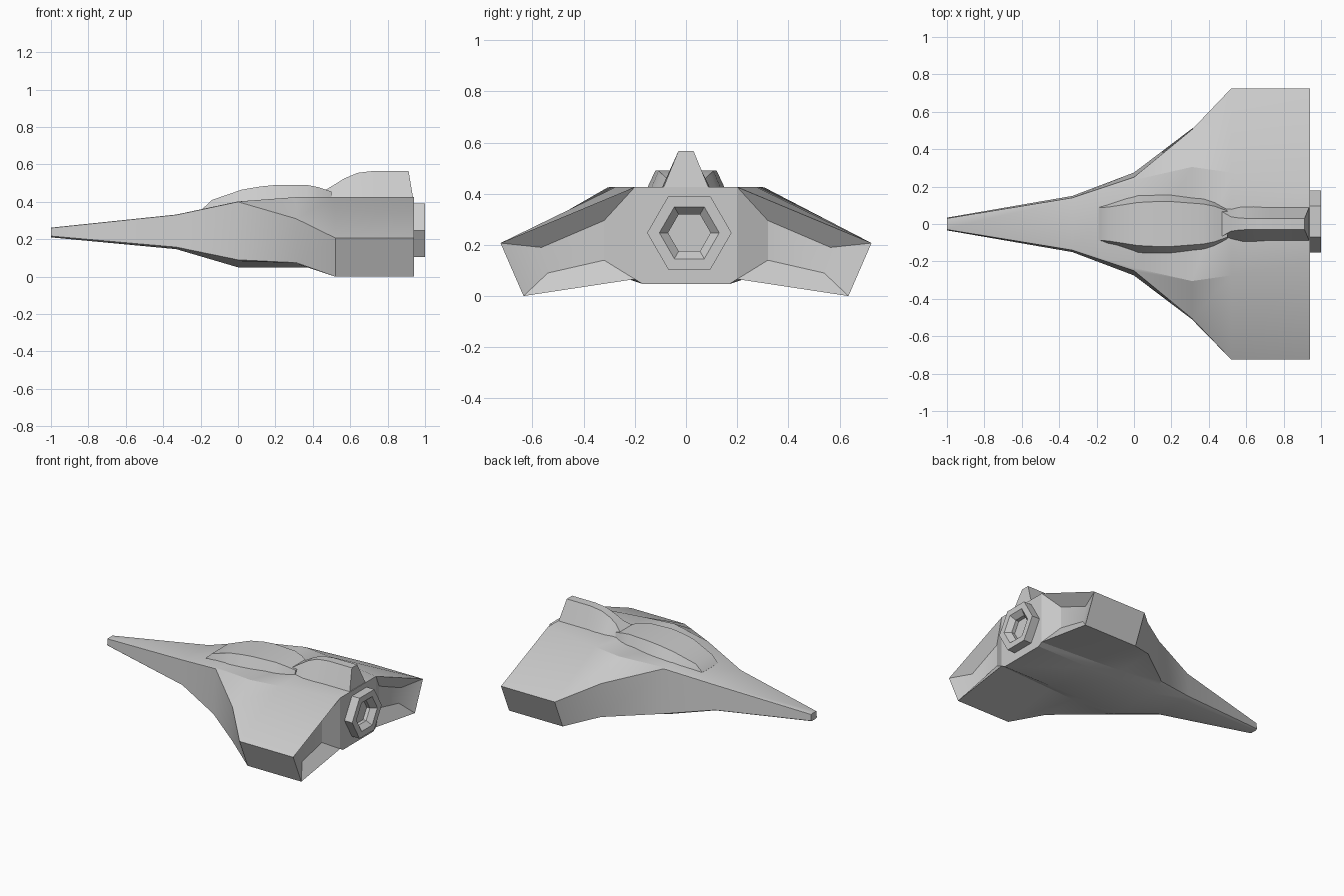
import bpy, bmesh, math

if "Cube" in bpy.data.objects:
    bpy.data.objects.remove(bpy.data.objects["Cube"])


def finish(bm, name, angle=25):
    bmesh.ops.remove_doubles(bm, verts=bm.verts[:], dist=0.0005)
    bmesh.ops.recalc_face_normals(bm, faces=bm.faces[:])
    mesh = bpy.data.meshes.new(name)
    bm.to_mesh(mesh)
    bm.free()
    obj = bpy.data.objects.new(name, mesh)
    bpy.context.collection.objects.link(obj)
    bpy.ops.object.select_all(action='DESELECT')
    obj.select_set(True)
    bpy.context.view_layer.objects.active = obj
    bpy.ops.object.shade_smooth_by_angle(angle=math.radians(angle))
    return obj


def bridge(bm, a, b):
    n = len(a)
    for i in range(n):
        j = (i + 1) % n
        bm.faces.new((a[i], a[j], b[j], b[i]))


def loft(bm, stations):
    """Join half sections (x, [(y, z), ...]) mirrored across y = 0."""
    rings = []
    for x, half in stations:
        pts = half + [(-y, z) for y, z in reversed(half)]
        rings.append([bm.verts.new((x, y, z)) for y, z in pts])
    for a, b in zip(rings, rings[1:]):
        bridge(bm, a, b)
    bm.faces.new(rings[0])
    return rings


# Hull and wings: top edge, wing edge, lower wing edge, wing root, keel
bm = bmesh.new()
rings = loft(bm, [
    (-1.0, [(.025, .262), (.03, .26), (.034, .217), (.03, .213), (.024, .21)]),
    (-.33, [(.132, .332), (.14, .33), (.15, .158), (.14, .152), (.11, .147)]),
    (0, [(.235, .402), (.25, .40), (.275, .09), (.25, .08), (.17, .05)]),
    (.31, [(.305, .425), (.505, .31), (.51, .075), (.24, .07), (.17, .048)]),
    (.52, [(.275, .426), (.725, .207), (.635, 0), (.225, .068), (.17, .047)]),
    (.94, [(.2, .426), (.725, .207), (.635, 0), (.2, .066), (.17, .047)]),
])
rear = rings[-1]
bm.faces.new([rear[i] for i in (0, 3, 4, 5, 6, 9)])
# Dished rear faces of both wings
for side, ids in ((1, (0, 1, 2, 3)), (-1, (9, 8, 7, 6))):
    inner = [bm.verts.new((.88, side * y, z))
             for y, z in ((.32, .295), (.565, .19), (.54, .09), (.32, .14))]
    bridge(bm, [rear[i] for i in ids], inner)
    bm.faces.new(inner)
finish(bm, "hull")


def ridge(name, rows):
    """Bevelled ridge from rows of x, base half width, base z, top half width, top z."""
    bm = bmesh.new()
    rings = loft(bm, [(x, [(yt, zt), (yb, zb)]) for x, yb, zb, yt, zt in rows])
    bm.faces.new(rings[-1])
    return finish(bm, name)


# Canopy on the back of the hull
ridge("canopy", [
    (-.19, .09, .34, .088, .362),
    (-.14, .11, .35, .09, .41),
    (.02, .165, .38, .115, .465),
    (.12, .165, .39, .12, .482),
    (.2, .162, .40, .12, .49),
    (.37, .145, .40, .107, .49),
    (.43, .125, .40, .095, .478),
    (.50, .085, .40, .07, .455),
])

# Tail fin behind the canopy
ridge("tail_fin", [
    (.47, .07, .41, .066, .465),
    (.52, .088, .41, .038, .495),
    (.57, .1, .41, .031, .526),
    (.64, .1, .41, .03, .555),
    (.73, .094, .41, .03, .566),
    (.85, .094, .41, .03, .566),
])
# Fin tail end with its sloping rear face
bm = bmesh.new()
a = [bm.verts.new((.85, y, z)) for y, z in ((.03, .566), (.094, .41), (-.094, .41), (-.03, .566))]
b = [bm.verts.new(p) for p in ((.912, .03, .566), (.938, .094, .41), (.938, -.094, .41), (.912, -.03, .566))]
bridge(bm, a, b)
bm.faces.new(b)
finish(bm, "tail_fin_end")

# Hexagonal engine nozzle with stepped recess
bm = bmesh.new()
previous = None
for x, r in ((.93, .165), (1.0, .165), (1.0, .117), (.965, .083), (.94, .083)):
    ring = [bm.verts.new((x, .013 + r * math.cos(k * math.pi / 3),
                          .247 + r * math.sin(k * math.pi / 3))) for k in range(6)]
    if previous:
        bridge(bm, previous, ring)
    else:
        bm.faces.new(ring)
    previous = ring
bm.faces.new(previous)
finish(bm, "engine_nozzle")
